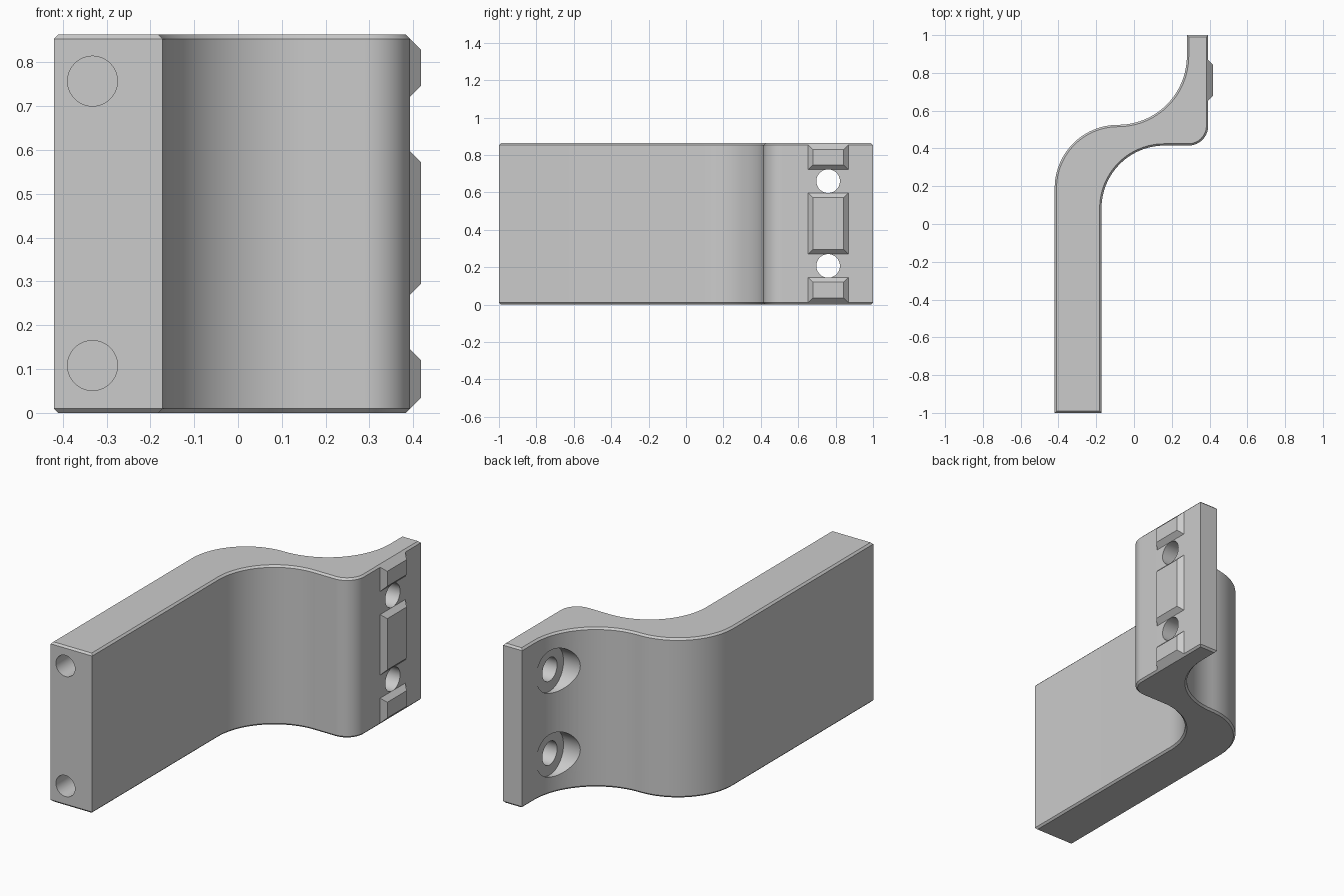
import bpy
import bmesh
from math import sin, cos, pi, radians
from mathutils import Matrix

cube = bpy.data.objects.get("Cube")
if cube:
    bpy.data.objects.remove(cube, do_unlink=True)

HEIGHT = 0.863
FACE_X = 0.393

grey = bpy.data.materials.new("plain_grey")
grey.use_nodes = True
colour = (0.6, 0.6, 0.6, 1)
grey.diffuse_color = colour
grey.node_tree.nodes["Principled BSDF"].inputs["Base Color"].default_value = colour


def add_object(name, bm):
    bmesh.ops.recalc_face_normals(bm, faces=bm.faces)
    mesh = bpy.data.meshes.new(name)
    bm.to_mesh(mesh)
    bm.free()
    mesh.materials.append(grey)
    obj = bpy.data.objects.new(name, mesh)
    bpy.context.collection.objects.link(obj)
    return obj


def arc(cx, cy, r, start, end, steps=24):
    angles = [radians(start + (end - start) * i / steps) for i in range(steps + 1)]
    return [(cx + r * cos(a), cy + r * sin(a)) for a in angles]


def cylinder(name, axis, radius, start, end, centre):
    """Cutter along X or Y; centre gives the other two coordinates."""
    bm = bmesh.new()
    bmesh.ops.create_cone(bm, cap_ends=True, segments=48, radius1=radius,
                          radius2=radius, depth=end - start)
    mid = (start + end) / 2
    if axis == "X":
        place = Matrix.Translation((mid, *centre)) @ Matrix.Rotation(pi / 2, 4, "Y")
    else:
        place = Matrix.Translation((centre[0], mid, centre[1])) @ Matrix.Rotation(pi / 2, 4, "X")
    bm.transform(place)
    obj = add_object(name, bm)
    obj.hide_render = True
    return obj


# S-shaped bracket: plan outline, extruded up, with chamfered rims
outline = [(-0.172, -1), (-0.42, -1)]
outline += arc(-0.085, 0.19, 0.335, 180, 90)
outline += arc(-0.085, 0.89, 0.365, -90, 0)[1:]
outline += [(0.28, 1), (FACE_X, 1)]
outline += arc(0.288, 0.52, 0.105, 0, -90, 14)
outline += arc(0.16, 0.083, 0.332, 90, 180)

bm = bmesh.new()
base = bm.faces.new([bm.verts.new((x, y, 0)) for x, y in outline])
top = bmesh.ops.extrude_face_region(bm, geom=[base])
bmesh.ops.translate(bm, vec=(0, 0, HEIGHT),
                    verts=[v for v in top["geom"] if isinstance(v, bmesh.types.BMVert)])
bmesh.ops.recalc_face_normals(bm, faces=bm.faces)
rims = [e for e in bm.edges if abs(e.verts[0].co.z - e.verts[1].co.z) < 0.001]
bmesh.ops.bevel(bm, geom=rims, offset=0.01, segments=1, affect="EDGES")
bracket = add_object("bracket", bm)

# Screw holes with counterbores, and blind holes in the front end
cutters = []
for z in (0.207, 0.66):
    cutters.append(cylinder("screw_hole_cutter", "X", 0.063, 0, 0.6, (0.76, z)))
    cutters.append(cylinder("counterbore_cutter", "X", 0.118, -0.1, 0.283, (0.76, z)))
for z in (0.108, 0.757):
    cutters.append(cylinder("end_hole_cutter", "Y", 0.057, -1.1, -0.6, (-0.332, z)))

for cutter in cutters:
    cut = bracket.modifiers.new("cut", "BOOLEAN")
    cut.operation = "DIFFERENCE"
    cut.solver = "EXACT"
    cut.object = cutter
bpy.context.view_layer.update()
evaluated = bracket.evaluated_get(bpy.context.evaluated_depsgraph_get())
cut_mesh = bpy.data.meshes.new_from_object(evaluated)
bracket.modifiers.clear()
bracket.data = cut_mesh
for cutter in cutters:
    bpy.data.objects.remove(cutter, do_unlink=True)

bpy.ops.object.select_all(action="DESELECT")
bracket.select_set(True)
bpy.context.view_layer.objects.active = bracket
bpy.ops.object.shade_smooth_by_angle(angle=radians(30))


# Locating pads with sloped sides on the mounting face
def pad(name, z0, z1, y0=0.653, y1=0.868, slope=0.025):
    bm = bmesh.new()
    rings = []
    for x, inset in ((FACE_X - 0.005, 0), (FACE_X, 0), (FACE_X + slope, slope)):
        corners = [(y0 + inset, z0 + inset), (y1 - inset, z0 + inset),
                   (y1 - inset, z1 - inset), (y0 + inset, z1 - inset)]
        rings.append([bm.verts.new((x, y, z)) for y, z in corners])
    for low, high in zip(rings, rings[1:]):
        for i in range(4):
            j = (i + 1) % 4
            bm.faces.new((low[i], low[j], high[j], high[i]))
    bm.faces.new(rings[0])
    bm.faces.new(rings[-1])
    return add_object(name, bm)


pad("lower_pad", 0.01, 0.145)
pad("middle_pad", 0.27, 0.597)
pad("upper_pad", 0.722, 0.853)
